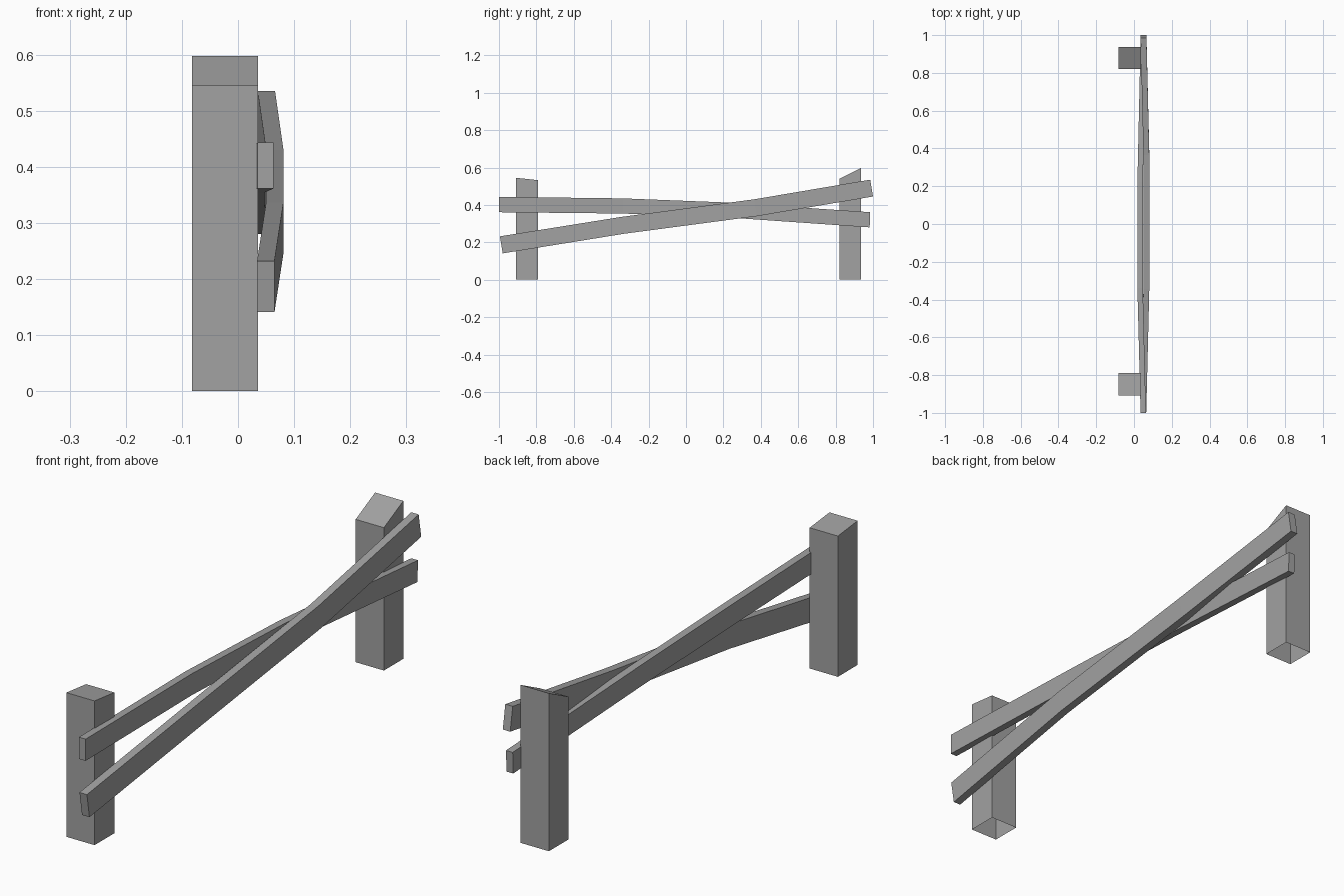
import bpy
import bmesh

cube = bpy.data.objects.get("Cube")
if cube:
    bpy.data.objects.remove(cube, do_unlink=True)

grey = bpy.data.materials.new("weathered_grey")
grey.use_nodes = True
colour = (0.36, 0.36, 0.36, 1)
grey.diffuse_color = colour
grey.node_tree.nodes["Principled BSDF"].inputs["Base Color"].default_value = colour


def finish(name, bm):
    bmesh.ops.recalc_face_normals(bm, faces=bm.faces)
    mesh = bpy.data.meshes.new(name)
    bm.to_mesh(mesh)
    bm.free()
    mesh.materials.append(grey)
    bpy.context.collection.objects.link(bpy.data.objects.new(name, mesh))


def loft(name, rings, cap_start=True):
    """Join four-sided rings into a beam with capped ends."""
    bm = bmesh.new()
    loops = [[bm.verts.new(p) for p in ring] for ring in rings]
    for a, b in zip(loops, loops[1:]):
        for i in range(4):
            j = (i + 1) % 4
            bm.faces.new((a[i], a[j], b[j], b[i]))
    if cap_start:
        bm.faces.new(loops[0])
    bm.faces.new(loops[-1])
    finish(name, bm)


def post(name, y0, y1, top0, top1):
    """Square post, open underneath, with a sloping top."""
    x0, x1 = -0.082, 0.036
    corners = [(x0, y0, top0), (x1, y0, top0), (x1, y1, top1), (x0, y1, top1)]
    loft(name, [[(x, y, 0) for x, y, z in corners], corners], cap_start=False)


def rail(name, sections):
    """Bent plank; each section is x range, top (y, z), bottom (y, z)."""
    loft(name, [[(x0, *top), (x1, *top), (x1, *low), (x0, *low)]
                for x0, x1, top, low in sections])


# Posts
post("front_post", -0.908, -0.79, 0.545, 0.532)
post("back_post", 0.82, 0.936, 0.54, 0.597)

# Rising rail, bowed outward
rail("rising_rail", [
    (0.034, 0.065, (-0.995, 0.232), (-0.98, 0.141)),
    (0.050, 0.081, (-0.345, 0.336), (-0.33, 0.246)),
    (0.050, 0.081, (0.365, 0.430), (0.38, 0.340)),
    (0.035, 0.066, (0.985, 0.535), (1.0, 0.445)),
])

# Falling rail, bowed inward behind the rising one
rail("falling_rail", [
    (0.035, 0.063, (-1.0, 0.443), (-1.0, 0.361)),
    (0.018, 0.047, (-0.34, 0.435), (-0.34, 0.354)),
    (0.018, 0.047, (0.22, 0.413), (0.22, 0.333)),
    (0.035, 0.063, (0.985, 0.361), (0.982, 0.280)),
])
